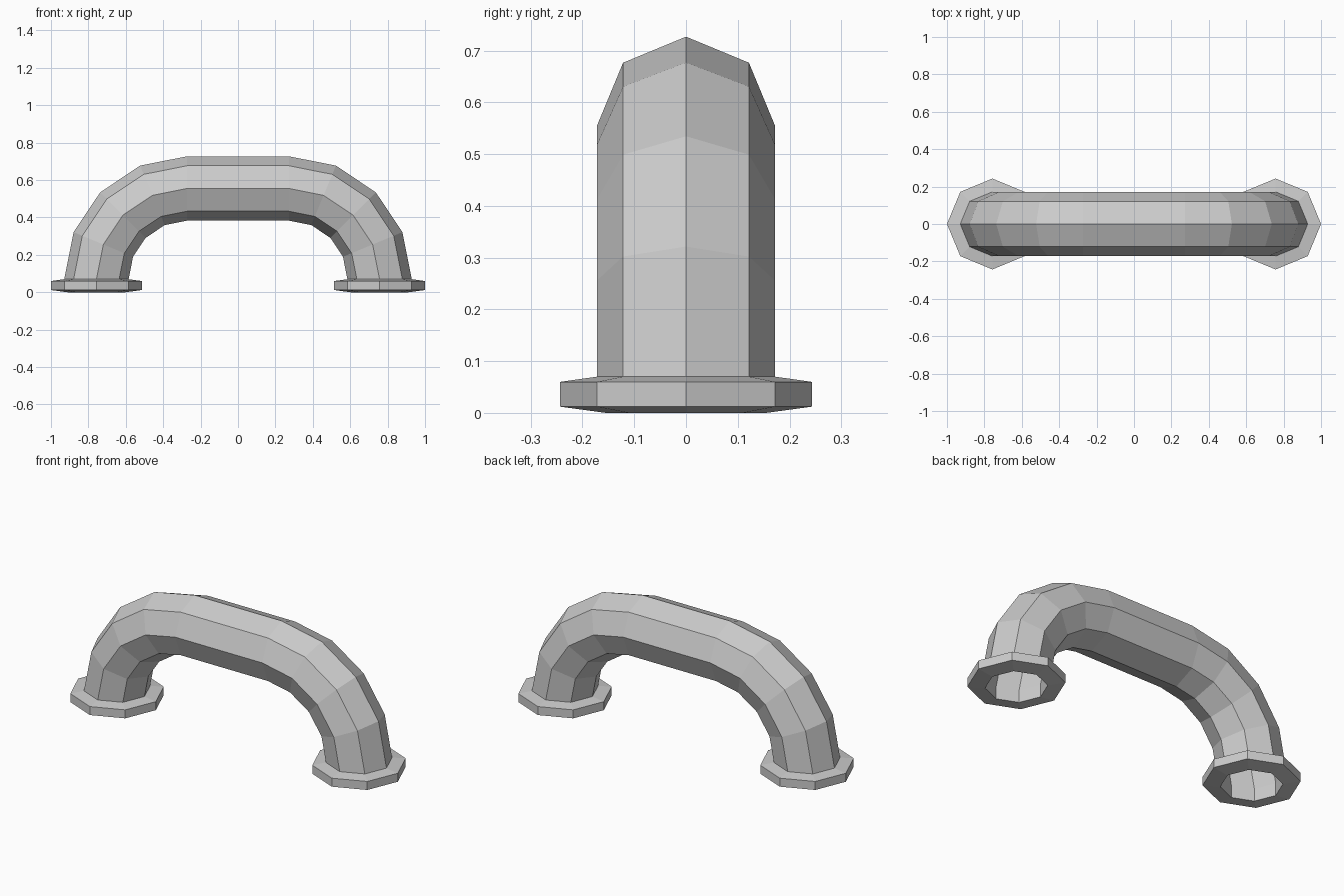
import bpy
import bmesh
from math import sin, cos, pi
from mathutils import Vector

SIDES = 8
PIPE_R, BORE_R, FLANGE_R = 0.172, 0.155, 0.243
LEG_X, BASE_Z = 0.757, 0.07
BEND_R = 0.485
BEND_STEPS = 4

cube = bpy.data.objects.get("Cube")
if cube:
    bpy.data.objects.remove(cube)

metal = bpy.data.materials.new("light_grey_metal")
metal.use_nodes = True
colour = (0.6, 0.6, 0.6, 1)
metal.diffuse_color = colour
metal.node_tree.nodes["Principled BSDF"].inputs["Base Color"].default_value = colour


def ring(centre, outward, radius):
    """Octagon spanned by the outward direction and the y axis."""
    across = Vector((0, 1, 0))
    return [centre + radius * (cos(a) * outward + sin(a) * across)
            for a in (2 * pi * i / SIDES for i in range(SIDES))]


def loft(name, rings):
    """Skin a closed loop of rings with quads."""
    bm = bmesh.new()
    loops = [[bm.verts.new(p) for p in r] for r in rings]
    for a, b in zip(loops, loops[1:] + loops[:1]):
        for i in range(SIDES):
            j = (i + 1) % SIDES
            bm.faces.new((a[i], a[j], b[j], b[i]))
    bmesh.ops.recalc_face_normals(bm, faces=bm.faces)
    mesh = bpy.data.meshes.new(name)
    bm.to_mesh(mesh)
    bm.free()
    mesh.materials.append(metal)
    obj = bpy.data.objects.new(name, mesh)
    bpy.context.collection.objects.link(obj)


# Path of the pipe: two quarter bends joined by a straight run
path = []
for side in (-1, 1):
    bend = []
    for k in range(BEND_STEPS + 1):
        a = k * pi / 2 / BEND_STEPS
        out = Vector((side * cos(a), 0, sin(a)))
        hub = Vector((side * (LEG_X - BEND_R), 0, BASE_Z))
        bend.append((hub + BEND_R * out, out))
    path += bend if side < 0 else bend[::-1]

# Hollow pipe: outer skin, then the bore back down to the ground
outer = [ring(c, o, PIPE_R) for c, o in path]
mouths = [ring(Vector((s * LEG_X, 0, 0)), Vector((s, 0, 0)), BORE_R) for s in (-1, 1)]
bore = [ring(c, o, BORE_R) for c, o in path]
loft("bent_pipe", outer + [mouths[1]] + bore[::-1] + [mouths[0]])

# Flanges: bevelled octagonal collars at the feet
profile = [(BORE_R, 0), (FLANGE_R, 0.012), (FLANGE_R, 0.06), (PIPE_R, BASE_Z)]
for name, side in (("right_flange", -1), ("left_flange", 1)):
    loft(name, [ring(Vector((side * LEG_X, 0, z)), Vector((side, 0, 0)), r)
                for r, z in profile])
